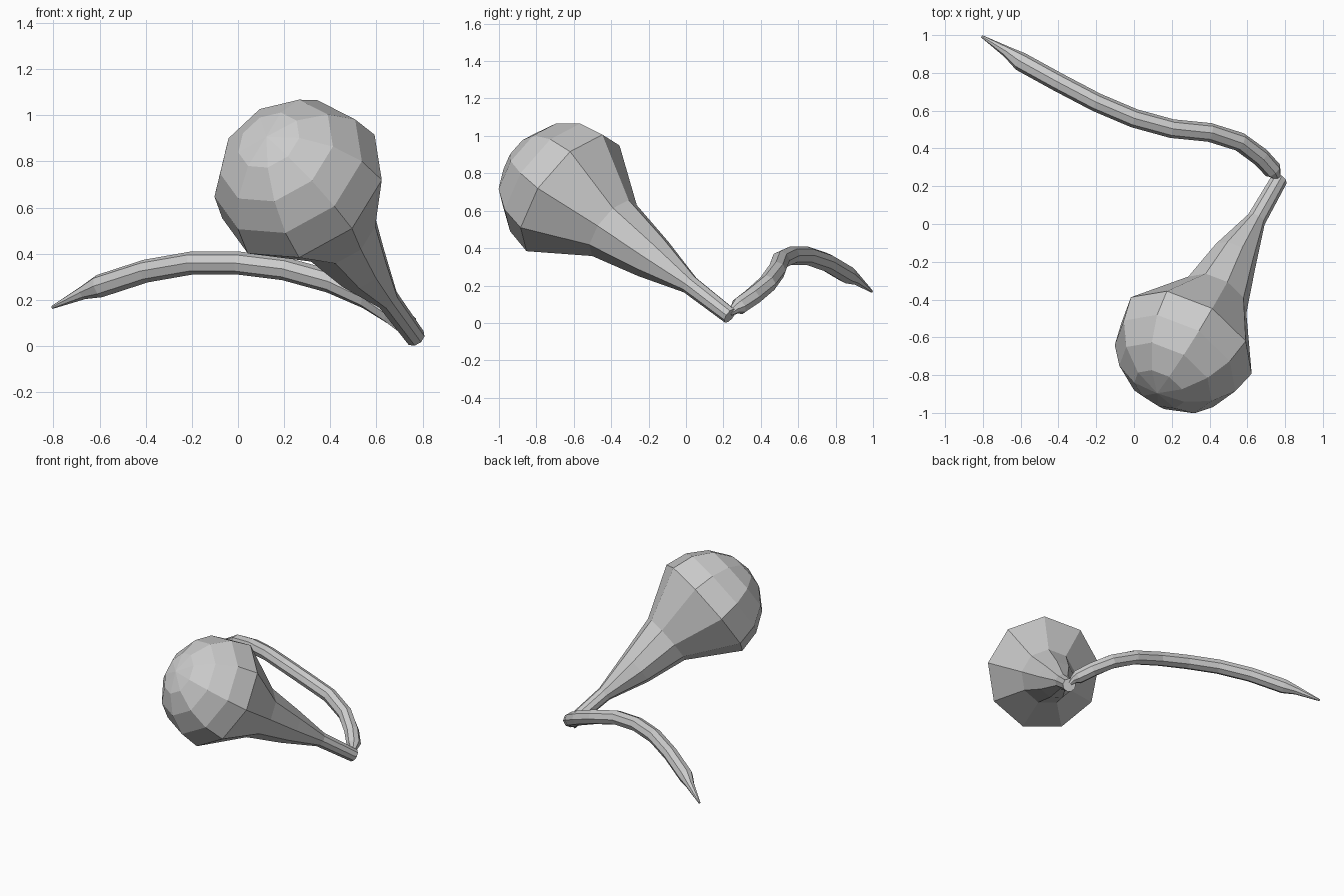
import bpy, bmesh
from math import sin, cos, pi, radians
from mathutils import Vector

if "Cube" in bpy.data.objects:
    bpy.data.objects.remove(bpy.data.objects["Cube"])


def loft(name, rings, sides, ref, axis=None):
    """Skin polygon rings (centre, radius) along a path and cap both ends."""
    pts = [Vector(c) for c, r in rings]
    bm = bmesh.new()
    loops = []
    for i, (c, r) in enumerate(rings):
        t = axis or (pts[min(i + 1, len(pts) - 1)] - pts[max(i - 1, 0)])
        t = t.normalized()
        u = Vector(ref)
        u = (u - t * u.dot(t)).normalized()
        v = t.cross(u)
        loops.append([bm.verts.new(pts[i] + r * (cos(a) * u + sin(a) * v))
                      for a in (2 * pi * k / sides for k in range(sides))])
    for a, b in zip(loops, loops[1:]):
        for k in range(sides):
            n = (k + 1) % sides
            bm.faces.new((a[k], a[n], b[n], b[k]))
    bm.faces.new(loops[0][::-1])
    bm.faces.new(loops[-1])
    bmesh.ops.remove_doubles(bm, verts=bm.verts, dist=0.0005)
    bmesh.ops.recalc_face_normals(bm, faces=bm.faces)
    mesh = bpy.data.meshes.new(name)
    bm.to_mesh(mesh)
    bm.free()
    obj = bpy.data.objects.new(name, mesh)
    bpy.context.collection.objects.link(obj)
    return obj


# Bulb: flared neck ending in a nine-sided dome
axis = Vector((-0.409, -0.717, 0.565)).normalized()
centre = Vector((0.28, -0.62, 0.69))
R = 0.385
bulb = [((0.768, 0.235, 0.038), 0.045),
        ((0.645, 0.02, 0.205), 0.052),
        ((0.53, -0.18, 0.35), 0.125),
        ((0.43, -0.39, 0.505), 0.185)]
for lat in (0, 22.5, 45, 67.5, 89.95):
    a = radians(lat)
    bulb.append((centre + axis * R * sin(a), R * cos(a)))
loft("bulb", bulb, 9, (0.35, -0.16, 0.02), axis)

# Stalk: curved tube with a narrow joint at the neck and a pointed tip
stalk = [((0.762, 0.235, 0.05), 0.015),
         ((0.75, 0.262, 0.075), 0.03),
         ((0.735, 0.285, 0.09), 0.048),
         ((0.67, 0.355, 0.14), 0.05),
         ((0.56, 0.435, 0.21), 0.05),
         ((0.40, 0.485, 0.28), 0.05),
         ((0.20, 0.505, 0.335), 0.05),
         ((0.00, 0.56, 0.36), 0.05),
         ((-0.20, 0.645, 0.36), 0.05),
         ((-0.40, 0.75, 0.325), 0.05),
         ((-0.60, 0.86, 0.26), 0.05),
         ((-0.67, 0.91, 0.232), 0.03),
         ((-0.805, 0.993, 0.168), 0.007)]
loft("stalk", stalk, 8, (0, 0, 1))
